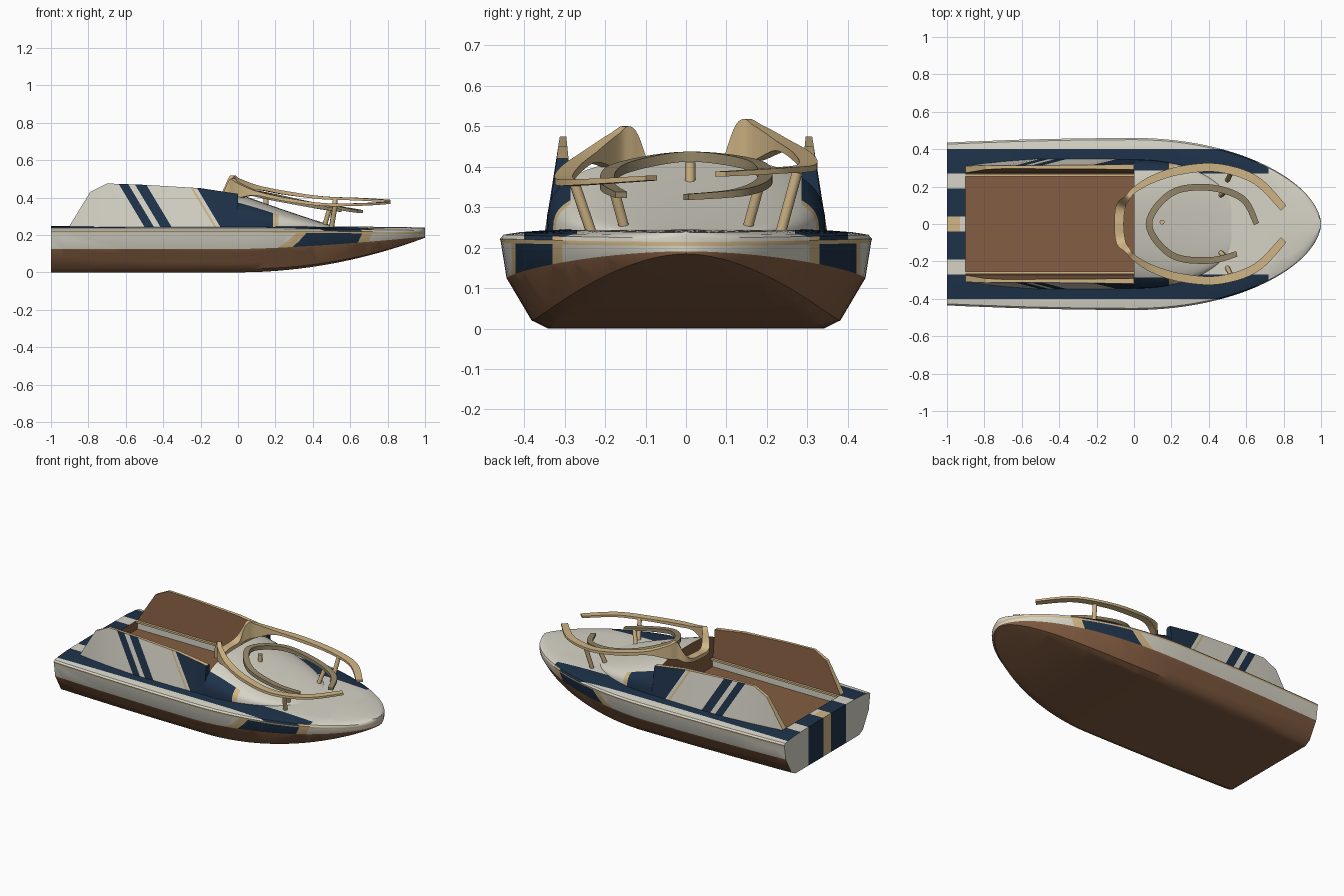
import bpy, bmesh, math
from mathutils import Vector

cube = bpy.data.objects.get("Cube")
if cube:
    bpy.data.objects.remove(cube)

# Palette
PALETTE = [("cream", (.68, .66, .57)), ("navy", (.013, .032, .068)), ("brown", (.23, .11, .054)),
           ("tan", (.64, .47, .24)), ("dark_tan", (.30, .24, .14))]
CREAM, NAVY, BROWN, TAN, DARK = range(5)
mats = []
for name, rgb in PALETTE:
    m = bpy.data.materials.new(name)
    m.use_nodes = True
    m.diffuse_color = (*rgb, 1)
    m.node_tree.nodes["Principled BSDF"].inputs["Base Color"].default_value = (*rgb, 1)
    m.node_tree.nodes["Principled BSDF"].inputs["Roughness"].default_value = .7
    mats.append(m)


def finish(bm, name, angle=35):
    me = bpy.data.meshes.new(name)
    bm.to_mesh(me)
    bm.free()
    for m in mats:
        me.materials.append(m)
    ob = bpy.data.objects.new(name, me)
    bpy.context.collection.objects.link(ob)
    bpy.ops.object.select_all(action='DESELECT')
    ob.select_set(True)
    bpy.context.view_layer.objects.active = ob
    bpy.ops.object.shade_smooth_by_angle(angle=math.radians(angle))


def loft(sections, row_mats, closed=True, caps=(None, None)):
    """Skin a list of sections; row_mats colours each lengthwise strip."""
    bm = bmesh.new()
    rings = [[bm.verts.new(p) for p in s] for s in sections]
    n = len(rings[0])
    for a, b in zip(rings, rings[1:]):
        for i in range(n if closed else n - 1):
            j = (i + 1) % n
            bm.faces.new((a[i], a[j], b[j], b[i])).material_index = row_mats[i]
    for ring, c in zip((rings[0], rings[-1]), caps):
        if c is not None:
            bm.faces.new(ring).material_index = c
    bmesh.ops.remove_doubles(bm, verts=bm.verts, dist=.0004)
    bmesh.ops.recalc_face_normals(bm, faces=bm.faces)
    return bm


def cut(bm, co, no):
    bmesh.ops.bisect_plane(bm, geom=bm.verts[:] + bm.edges[:] + bm.faces[:],
                           plane_co=co, plane_no=no, dist=1e-5)
    bm.normal_update()


def box(name, lo, hi, mat):
    sections = [[(x, lo[1], lo[2]), (x, hi[1], lo[2]), (x, hi[1], hi[2]), (x, lo[1], hi[2])]
                for x in (lo[0], hi[0])]
    finish(loft(sections, [mat] * 4, caps=(mat, mat)), name)


# Hull: flat bottom rising to a full, rounded bow, hard chine, flared sides, crowned deck
def half_width(x):
    if x < 0:
        return .46 - .025 * x * x
    return .46 * max(0, 1 - x * x) ** .56


def hull_section(x):
    f = max(x, 0)
    w, keel, sheer = half_width(x), .185 * f * f, .232 - .008 * f * f
    water = .125 + .066 * f ** 1.5
    chine = keel + .02 * (1 - f)
    half = [(.74, keel), (.83, chine), (.965, water), (.995, sheer - .02), (1, sheer - .01),
            (.98, sheer), (.9, sheer + .006), (.7, sheer + .013)]
    right = [(x, -w * y, z) for y, z in half]
    left = [(x, w * y, z) for y, z in reversed(half)]
    return [(x, 0, keel)] + right + [(x, 0, sheer + .016)] + left


strip = [BROWN] * 3 + [CREAM, TAN] + [CREAM] * 4
stations = [-1, -.93, -.9, -.6, -.3, 0] + [1 - (1 - i / 28) ** 2 for i in range(1, 29)]
bm = loft([hull_section(x) for x in stations], strip + strip[::-1], caps=(CREAM, None))
for y in (.04, .19, .27, .305, .33, .40, .422, .432):
    for s in (1, -1):
        cut(bm, (0, s * y, 0), (0, 1, 0))
cut(bm, (.72, 0, 0), (1, 0, 0))
cockpit = []
for f in bm.faces:
    c, n = f.calc_center_median(), f.normal
    y, deck = abs(c.y), f.normal.z > .6
    if n.x < -.9 or (deck and c.x < -.9 and y < .27):
        f.material_index = NAVY if .04 < y < .19 else TAN if y < .04 and c.x < -.93 else CREAM
    elif f.material_index == CREAM:
        if deck:
            if .27 < y < .40 and c.x < .72:
                f.material_index = NAVY
        elif c.x > .2 and .305 < y < .432:
            f.material_index = NAVY if .33 < y < .422 else TAN
    if deck and -.9 < c.x < 0 and y < .27:
        cockpit.append(f)
bmesh.ops.delete(bm, geom=cockpit, context='FACES')
finish(bm, "hull")

# Cockpit: recessed floor with cream sides and tan trim
FLOOR = .19
tub = [[(x, -.27, .247), (x, -.27, FLOOR), (x, .27, FLOOR), (x, .27, .247)] for x in (-.9, 0)]
bm = loft(tub, [CREAM, BROWN, CREAM], closed=False, caps=(BROWN, BROWN))
for f in bm.faces:
    if f.normal.dot(Vector((-.45, 0, .23)) - f.calc_center_median()) < 0:
        f.normal_flip()
finish(bm, "cockpit_floor")
for s, side in ((1, "left"), (-1, "right")):
    lo, hi = sorted((s * .253, s * .268))
    box(side + "_floor_trim", (-.9, lo, .236), (0, hi, .248), TAN)

# Side coamings: leaning walls with slanted stripes outside and a tan cap
TOPS = [(-.9, .25, .31), (-.79, .43, .325), (-.70, .475, .335), (-.5, .468, .35),
        (-.2, .45, .35), (0, .42, .345)]
STRIPES = [(-.63, -.58, NAVY), (-.545, -.485, NAVY), (-.258, -.245, TAN), (-.225, .5, NAVY)]
SLANT = Vector((1, 0, .6))
for s, side in ((1, "left"), (-1, "right")):
    sections = []
    for x, top, base in TOPS:
        k = (top - .235) / .24
        outer = base + (.312 - base) * k
        inner = .272 + .024 * k
        sections.append([(x, s * base, .235), (x, s * outer, top),
                         (x, s * inner, top), (x, s * .272, .235)])
    bm = loft(sections, [CREAM, TAN, BROWN, BROWN], caps=(CREAM, NAVY))
    for a, b, m in STRIPES:
        for x in (a, b):
            cut(bm, (x, 0, .46), SLANT)
    for f in bm.faces:
        if f.material_index == CREAM:
            d = (f.calc_center_median() - Vector((0, 0, .46))).dot(SLANT)
            for a, b, m in STRIPES:
                if a < d < b:
                    f.material_index = m
    finish(bm, side + "_coaming", 25)

# Foredeck cowl: a dome falling away toward the bow
sections = []
LENGTH, ARC = .56, 28
for i in range(19):
    u = i / 18
    w = .345 * math.sqrt(max(0, 1 - u ** 2.2))
    h = .185 * (1 - u) ** 1.1
    ring = []
    for j in range(ARC + 1):
        a = math.pi * j / ARC
        c, sn = math.cos(a), max(0, math.sin(a))
        ring.append((u * LENGTH, w * math.copysign(abs(c) ** .75, c), .236 + h * sn ** .65))
    sections.append(ring)
bm = loft(sections, [CREAM] * ARC, closed=False, caps=(BROWN, None))
for s in (1, -1):
    cut(bm, (0, s * .285, 0), (0, 1, 0))
for f in bm.faces:
    c = f.calc_center_median()
    if f.material_index == CREAM:
        if f.normal.z < -.2:
            f.normal_flip()
        if abs(c.y) > .285 and c.x < .23:
            f.material_index = NAVY if c.x < .18 else TAN
finish(bm, "cowl", 50)


# Rails: flat bars swept through points of (x, y, z, bar width, bar height)
def smooth_path(points, steps=8):
    out = []
    for i in range(len(points) - 1):
        p = [Vector(points[max(0, min(len(points) - 1, i + k))]) for k in (-1, 0, 1, 2)]
        for j in range(steps):
            t = j / steps
            out.append(.5 * (2 * p[1] + (p[2] - p[0]) * t
                             + (2 * p[0] - 5 * p[1] + 4 * p[2] - p[3]) * t * t
                             + (3 * p[1] - p[0] - 3 * p[2] + p[3]) * t ** 3))
    return out + [Vector(points[-1])]


def rail(name, points, mat, tilt):
    path = smooth_path(points)
    sections = []
    for i, p in enumerate(path):
        d = path[min(i + 1, len(path) - 1)] - path[max(i - 1, 0)]
        n = Vector((-d[1], d[0], 0)).normalized() * p[3] / 2
        c = Vector((p[0], p[1], p[2] + tilt * p[1]))
        up = Vector((0, 0, p[4] / 2))
        sections.append([c + n + up, c - n + up, c - n - up, c + n - up])
    finish(loft(sections, [mat] * 4, caps=(mat, mat)), name)


half = [(-.07, .095, .392, .05, .03), (-.035, .14, .452, .03, .105), (.0, .18, .448, .03, .085),
        (.1, .24, .438, .04, .025), (.25, .287, .408, .045, .02), (.45, .3, .381, .045, .016),
        (.65, .235, .377, .045, .014), (.8, .085, .377, .04, .012)]
mirror = [(x, -y, z, w, h) for x, y, z, w, h in reversed(half)]
rail("outer_rail", mirror + [(-.08, 0, .385, .05, .025)] + half, TAN, .06)
rail("inner_rail", [(.55, -.16, .335, .03, .015), (.4, -.195, .36, .035, .02),
                    (.2, -.165, .40, .035, .025), (.08, 0, .425, .035, .025),
                    (.2, .165, .40, .035, .025), (.4, .195, .36, .035, .02),
                    (.58, .135, .333, .035, .018), (.655, 0, .325, .03, .015)], DARK, .03)


# Rail posts
def post(name, a, b, r):
    a, b = Vector(a), Vector(b)
    bm = bmesh.new()
    bmesh.ops.create_cone(bm, cap_ends=True, segments=12, radius1=r, radius2=r, depth=(b - a).length)
    bmesh.ops.transform(bm, verts=bm.verts, matrix=(b - a).to_track_quat('Z', 'Y').to_matrix().to_4x4())
    bmesh.ops.translate(bm, verts=bm.verts, vec=(a + b) / 2)
    for f in bm.faces:
        f.material_index = TAN
    finish(bm, name)


for s, side in ((1, "left"), (-1, "right")):
    post(side + "_outer_post", (.5, s * .235, .24), (.52, s * .275, .372 + s * .015), .013)
    post(side + "_inner_post", (.46, s * .15, .24), (.49, s * .178, .342), .013)
post("rear_post", (.15, .01, .36), (.15, .01, .41), .013)
